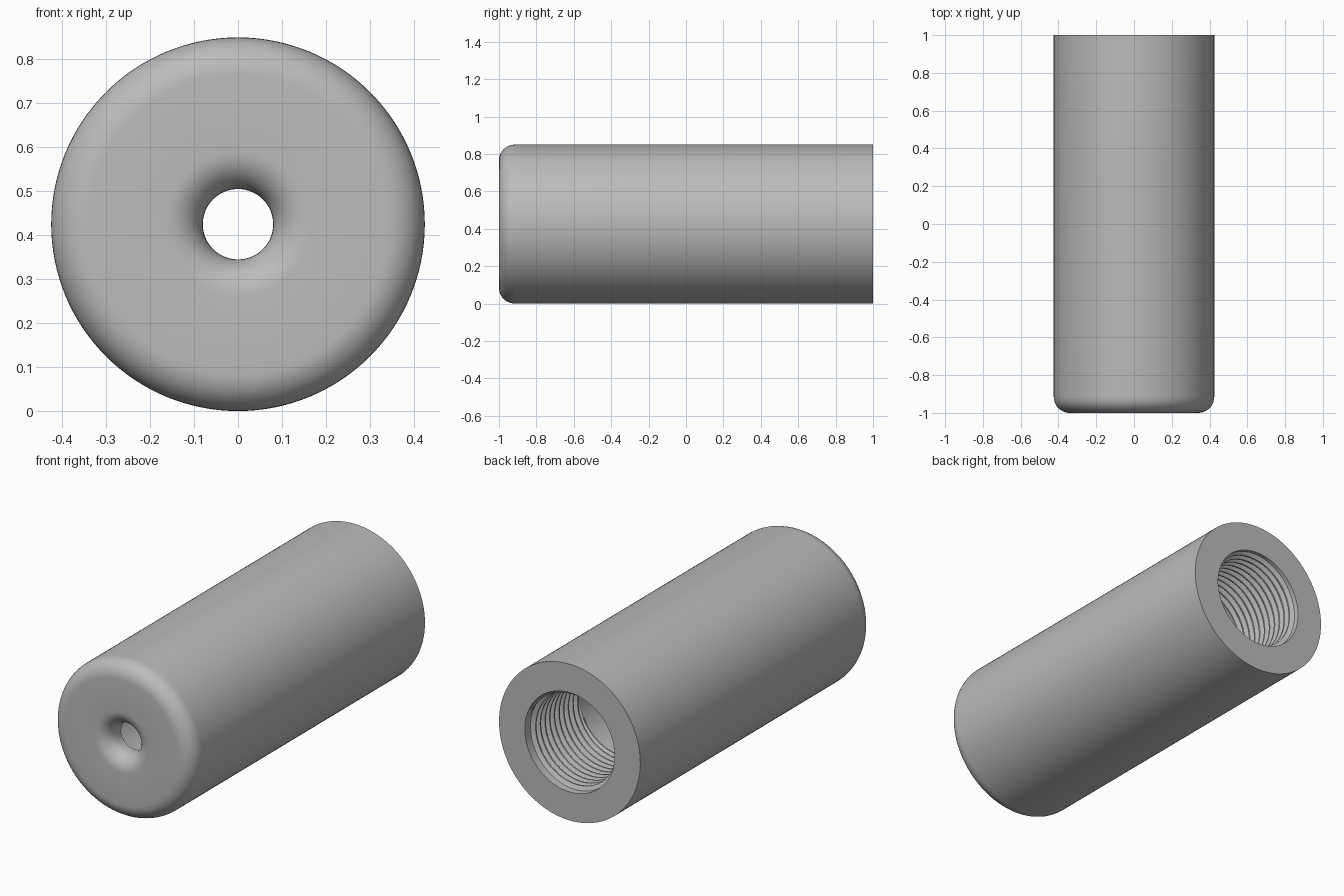
import bpy, bmesh
from math import sin, cos, pi, radians
from mathutils import Vector

default = bpy.data.objects.get("Cube")
if default:
    bpy.data.objects.remove(default, do_unlink=True)

R = 0.425          # outer radius, also the height of the axis
BORE = 0.27        # radius of the inner bore
HOLE = 0.08        # radius of the front hole
ROUND = 0.085      # rounding of both front edges
WALL = 0.11        # thickness of the front wall
SEGMENTS = 128

grey = bpy.data.materials.new("plain grey")
grey.use_nodes = True
grey.diffuse_color = (0.5, 0.5, 0.5, 1)
grey.node_tree.nodes["Principled BSDF"].inputs["Base Color"].default_value = (0.5, 0.5, 0.5, 1)


def finish(bm, name):
    bmesh.ops.recalc_face_normals(bm, faces=bm.faces)
    mesh = bpy.data.meshes.new(name)
    bm.to_mesh(mesh)
    bm.free()
    mesh.materials.append(grey)
    obj = bpy.data.objects.new(name, mesh)
    bpy.context.collection.objects.link(obj)
    obj.location.z = R
    bpy.ops.object.select_all(action='DESELECT')
    bpy.context.view_layer.objects.active = obj
    obj.select_set(True)
    bpy.ops.object.shade_smooth_by_angle(angle=radians(30))
    return obj


def arc(radius, y, start, end, steps=10):
    """Quarter round in (radius, y)."""
    angles = [start + (end - start) * i / steps for i in range(steps + 1)]
    return [(radius + ROUND * cos(a), y + ROUND * sin(a)) for a in angles]


# Hollow body: closed wall profile turned about the y axis
profile = [(BORE, 1), (R, 1)]
profile += arc(R - ROUND, -1 + ROUND, 0, -pi / 2)
profile += arc(HOLE + ROUND, -1 + ROUND, -pi / 2, -pi)
profile += [(HOLE, -1 + WALL), (BORE, -1 + WALL)]

bm = bmesh.new()
verts = [bm.verts.new((r, y, 0)) for r, y in profile]
edges = [bm.edges.new((v, verts[i - 1])) for i, v in enumerate(verts)]
bmesh.ops.spin(bm, geom=verts + edges, cent=(0, 0, 0), axis=(0, 1, 0),
               angle=2 * pi, steps=SEGMENTS, use_merge=False)
bmesh.ops.remove_doubles(bm, verts=bm.verts, dist=0.0001)
finish(bm, "hollow_body")

# Internal thread: a ridge swept along a helix, fading out at both ends
PITCH, TURNS, STEPS, DEPTH = 0.04, 11, 72, 0.022
total = TURNS * STEPS
bm = bmesh.new()
rings = []
for i in range(total + 1):
    a = 2 * pi * i / STEPS
    y = 0.975 - PITCH * i / STEPS
    fade = min(1, i / 18, (total - i) / 18)
    crest = BORE - DEPTH * fade
    base = BORE + 0.004
    section = [(base, -0.45), (crest, -0.1), (crest, 0.1), (base, 0.45)]
    rings.append([bm.verts.new(Vector((r * cos(a), y + k * PITCH, r * sin(a))))
                  for r, k in section])
for p, q in zip(rings, rings[1:]):
    for j in range(4):
        bm.faces.new((p[j - 1], p[j], q[j], q[j - 1]))
bm.faces.new(rings[0])
bm.faces.new(rings[-1])
finish(bm, "internal_thread")
